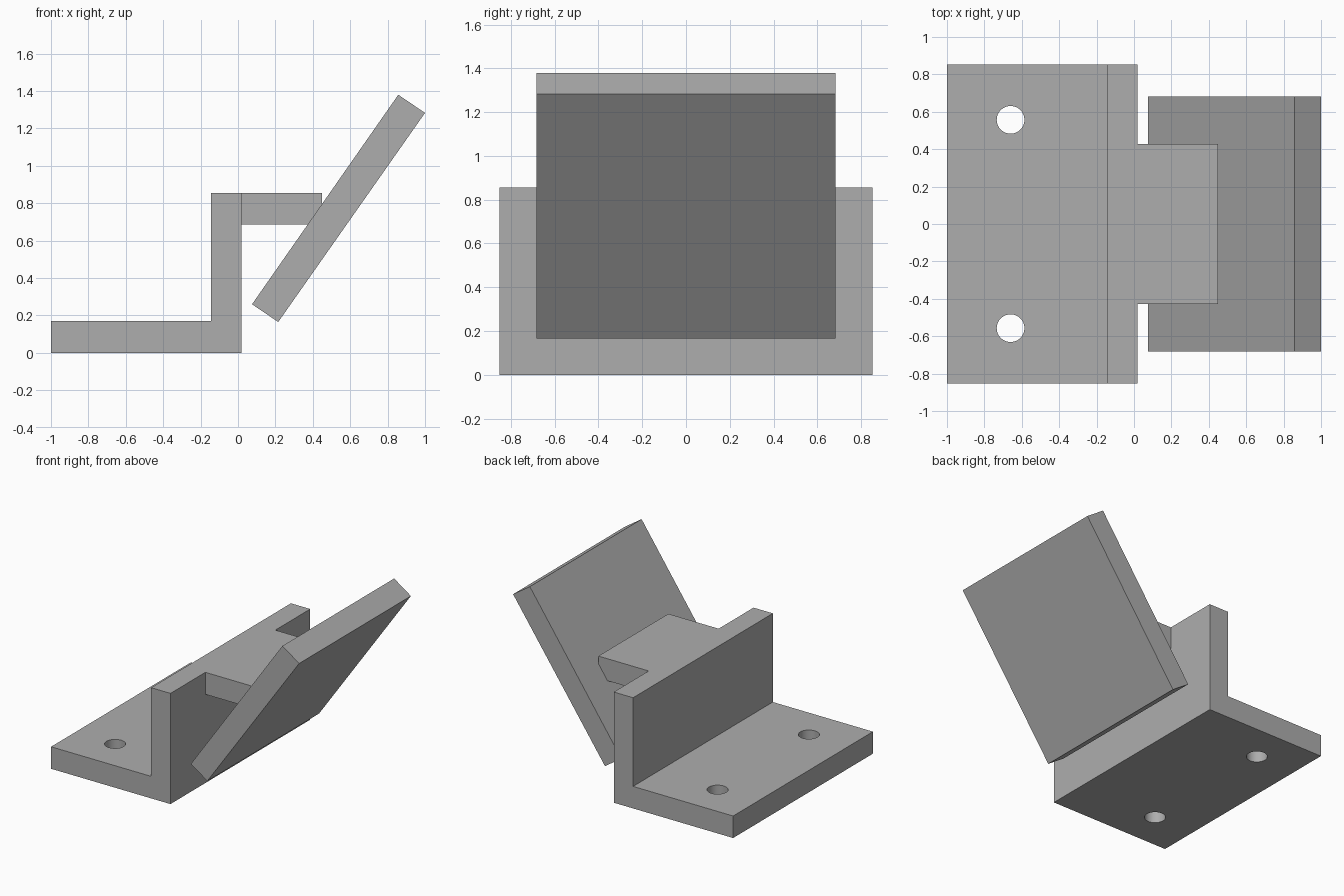
import bpy
import bmesh
import math

cube = bpy.data.objects.get("Cube")
if cube:
    bpy.data.objects.remove(cube, do_unlink=True)

GREY = (0.42, 0.42, 0.42, 1)
grey = bpy.data.materials.new("plain grey")
grey.use_nodes = True
grey.diffuse_color = GREY
grey.node_tree.nodes["Principled BSDF"].inputs["Base Color"].default_value = GREY


def extrude_profile(name, profile, half_width):
    """Extrude an x-z outline along y, centred on y = 0."""
    bm = bmesh.new()
    face = bm.faces.new([bm.verts.new((x, -half_width, z)) for x, z in profile])
    result = bmesh.ops.extrude_face_region(bm, geom=[face])
    moved = [v for v in result["geom"] if isinstance(v, bmesh.types.BMVert)]
    bmesh.ops.translate(bm, verts=moved, vec=(0, 2 * half_width, 0))
    bmesh.ops.recalc_face_normals(bm, faces=bm.faces)
    mesh = bpy.data.meshes.new(name)
    bm.to_mesh(mesh)
    bm.free()
    mesh.materials.append(grey)
    obj = bpy.data.objects.new(name, mesh)
    bpy.context.collection.objects.link(obj)
    return obj


LEFT, WALL_IN, WALL_OUT = -1.0, -0.145, 0.02
THICK, TOP = 0.17, 0.855

# L-shaped bracket: base flange and upright wall
bracket = extrude_profile("angle_bracket", [
    (LEFT, 0), (WALL_OUT, 0), (WALL_OUT, TOP),
    (WALL_IN, TOP), (WALL_IN, THICK), (LEFT, THICK)], 0.853)

# Support arm, its end trimmed to the slope of the panel
extrude_profile("support_arm", [
    (WALL_OUT, TOP - THICK), (0.372, TOP - THICK), (0.45, 0.797),
    (0.45, TOP), (WALL_OUT, TOP)], 0.427)

# Tilted panel
extrude_profile("tilted_panel", [
    (0.075, 0.26), (0.215, 0.165), (1.0, 1.283), (0.857, 1.38)], 0.682)

# Two screw holes through the base flange
for side in (-1, 1):
    bpy.ops.mesh.primitive_cylinder_add(
        vertices=48, radius=0.074, depth=0.6, location=(-0.66, side * 0.557, 0.08))
    cutter = bpy.context.object
    cutter.name = "hole_cutter"
    cutter.hide_render = True
    cutter.data.materials.append(grey)
    cut = bracket.modifiers.new("screw_hole", "BOOLEAN")
    cut.operation = "DIFFERENCE"
    cut.solver = "EXACT"
    cut.object = cutter
    bpy.ops.object.select_all(action="DESELECT")
    bracket.select_set(True)
    bpy.context.view_layer.objects.active = bracket
    bpy.ops.object.modifier_apply(modifier=cut.name)
    bpy.data.objects.remove(cutter, do_unlink=True)

# Round hole walls, crisp outer edges
bpy.ops.object.shade_smooth_by_angle(angle=math.radians(30))
